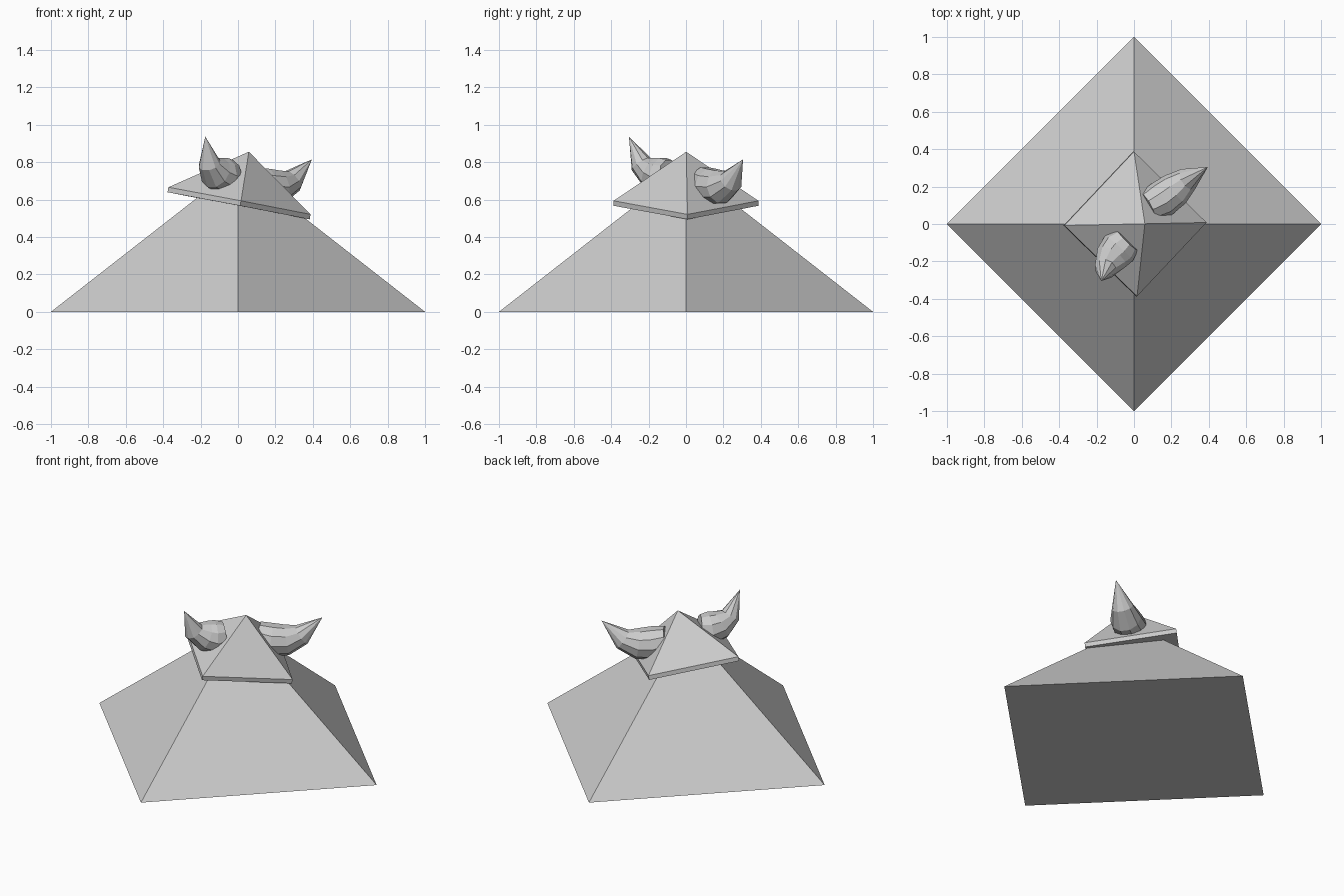
import bpy, bmesh
from math import pi, sin, cos, radians
from mathutils import Vector

if "Cube" in bpy.data.objects:
    bpy.data.objects.remove(bpy.data.objects["Cube"])


def make_object(name, bm):
    bmesh.ops.recalc_face_normals(bm, faces=bm.faces)
    mesh = bpy.data.meshes.new(name)
    bm.to_mesh(mesh)
    bm.free()
    obj = bpy.data.objects.new(name, mesh)
    bpy.context.collection.objects.link(obj)
    return obj


def loft(name, rings, tip):
    """Skin closed rings of points, cap the first and run the last to a tip."""
    bm = bmesh.new()
    loops = [[bm.verts.new(p) for p in ring] for ring in rings]
    n = len(loops[0])
    bm.faces.new(loops[0])
    for a, b in zip(loops, loops[1:]):
        for i in range(n):
            j = (i + 1) % n
            bm.faces.new((a[i], a[j], b[j], b[i]))
    top = bm.verts.new(tip)
    for i in range(n):
        bm.faces.new((loops[-1][i], loops[-1][(i + 1) % n], top))
    return make_object(name, bm)


def diamond(r, z):
    return [(r * cos(i * pi / 2), r * sin(i * pi / 2), z) for i in range(4)]


def horn(name, path, radii, tip, sides=10):
    pts = [Vector(p) for p in path] + [Vector(tip)]
    rings = []
    for i, r in enumerate(radii):
        tangent = (pts[i + 1] - pts[max(i - 1, 0)]).normalized()
        side = tangent.cross(Vector((0, 0, 1))).normalized()
        up = side.cross(tangent)
        rings.append([pts[i] + r * (cos(2 * pi * k / sides) * side
                                    + sin(2 * pi * k / sides) * up)
                      for k in range(sides)])
    return loft(name, rings, tip)


# Large body pyramid
loft("body_pyramid", [diamond(1.0, 0)], (0, 0, 0.78))

# Tilted cap: thin slab rising to a point
cap = loft("cap_pyramid", [diamond(0.387, 0), diamond(0.387, 0.027)], (0, 0, 0.294))
cap.location = (0.003, 0, 0.567)
cap.rotation_euler = (0, radians(10.8), radians(1.2))

# Curved horns growing from opposite faces of the cap
horn("back_horn",
     [(0.07, 0.09, 0.695), (0.145, 0.13, 0.67), (0.22, 0.185, 0.668), (0.29, 0.24, 0.70)],
     [0.085, 0.10, 0.093, 0.065], (0.395, 0.305, 0.815))
horn("front_horn",
     [(-0.035, -0.085, 0.735), (-0.08, -0.13, 0.727), (-0.12, -0.18, 0.745), (-0.153, -0.24, 0.79)],
     [0.08, 0.10, 0.09, 0.06], (-0.175, -0.305, 0.937))
